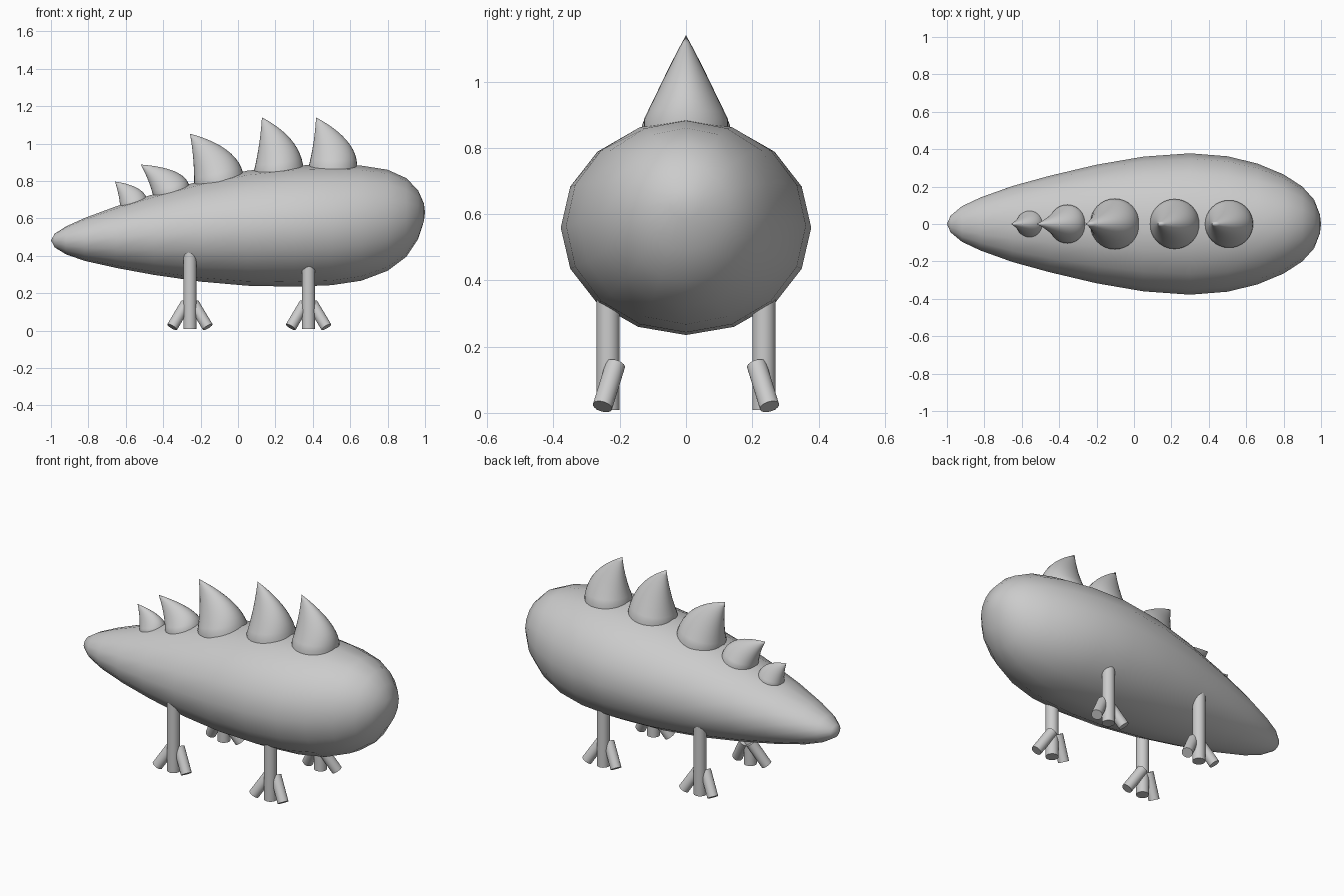
import bpy, bmesh, math
from mathutils import Vector

if "Cube" in bpy.data.objects:
    bpy.data.objects.remove(bpy.data.objects["Cube"])


def make_object(name, bm, angle=50):
    bmesh.ops.recalc_face_normals(bm, faces=bm.faces)
    me = bpy.data.meshes.new(name)
    bm.to_mesh(me)
    bm.free()
    ob = bpy.data.objects.new(name, me)
    bpy.context.collection.objects.link(ob)
    bpy.ops.object.select_all(action='DESELECT')
    bpy.context.view_layer.objects.active = ob
    ob.select_set(True)
    bpy.ops.object.shade_smooth_by_angle(angle=math.radians(angle))
    return ob


def loft(bm, rings, start=None, end=None):
    """Bridge rings of points; close the ends with a point or a flat cap."""
    vs = [[bm.verts.new(p) for p in r] for r in rings]
    n = len(vs[0])
    for a, b in zip(vs, vs[1:]):
        for i in range(n):
            j = (i + 1) % n
            bm.faces.new((a[i], a[j], b[j], b[i]))
    for ring, tip in ((vs[0], start), (vs[-1], end)):
        if tip is None:
            bm.faces.new(ring)
        else:
            t = bm.verts.new(tip)
            for i in range(n):
                bm.faces.new((ring[i], ring[(i + 1) % n], t))


def ellipse(c, u, v, n):
    c, u, v = Vector(c), Vector(u), Vector(v)
    return [c + u * math.cos(2 * math.pi * i / n) + v * math.sin(2 * math.pi * i / n)
            for i in range(n)]


# Body: stations of x, top z, bottom z, half width
stations = [
    (-.98, .518, .445, .045), (-.92, .557, .408, .095), (-.82, .602, .373, .142),
    (-.65, .665, .335, .203), (-.45, .73, .298, .258), (-.2, .80, .262, .317),
    (.05, .855, .24, .36), (.3, .883, .235, .378), (.5, .887, .243, .362),
    (.66, .882, .267, .323), (.8, .86, .32, .265), (.9, .815, .395, .2),
    (.963, .75, .49, .13), (.994, .68, .585, .05)]
bm = bmesh.new()
rings = [ellipse((x, 0, (t + b) / 2), (0, 0, (t - b) / 2), (0, w, 0), 16)
         for x, t, b, w in stations]
loft(bm, rings, (-1, 0, .483), (1, 0, .633))
make_object("body", bm, 80)


# Back spines: base left, base right and tip in the xz plane, half width
def bezier(a, b, c, t):
    return a * (1 - t) ** 2 + b * 2 * t * (1 - t) + c * t * t


def spine(name, left, right, tip, r):
    l, rt, tp = (Vector((p[0], 0, p[1])) for p in (left, right, tip))
    along = (rt - l).normalized()
    up = Vector((-along.z, 0, along.x))
    h = (tp - l).dot(up)
    lc = (l + tp) / 2 + along * .1 * r
    rc = rt + up * h * .55 - along * .04 * r
    rings = [ellipse((l + rt) / 2 - up * .35 * r, (rt - l) / 2, (0, r, 0), 32)]
    for k in range(10):
        t = k / 10
        a, b = bezier(l, lc, tp, t), bezier(rt, rc, tp, t)
        rings.append(ellipse((a + b) / 2, (b - a) / 2, (0, r * (1 - t), 0), 32))
    bm = bmesh.new()
    loft(bm, rings, None, tp)
    make_object(name, bm)


spines = [
    ((.38, .887), (.637, .885), (.417, 1.14), .127),
    ((.085, .852), (.348, .885), (.128, 1.14), .133),
    ((-.235, .786), (.027, .845), (-.257, 1.053), .135),
    ((-.455, .727), (-.262, .78), (-.52, .888), .103),
    ((-.63, .668), (-.487, .705), (-.658, .797), .07)]
for i, s in enumerate(spines):
    spine(f"back_spine_{i + 1}", *s)


# Legs with two splayed side toes each
def tube(bm, a, b, r, n=24):
    a, b = Vector(a), Vector(b)
    d = (b - a).normalized()
    u = d.cross(Vector((0, 1, 0))).normalized()
    v = d.cross(u)
    loft(bm, [ellipse(a, u * r, v * r, n), ellipse(b, u * r, v * r, n)])


for end, x in (("front", .377), ("rear", -.257)):
    for side, s in (("left", 1), ("right", -1)):
        bm = bmesh.new()
        tube(bm, (x, s * .235, .44), (x, s * .235, .008), .035)
        for d in (-1, 1):
            tube(bm, (x + d * .02, s * .213, .145), (x + d * .095, s * .252, .019), .03)
        make_object(f"{end}_{side}_leg", bm)
